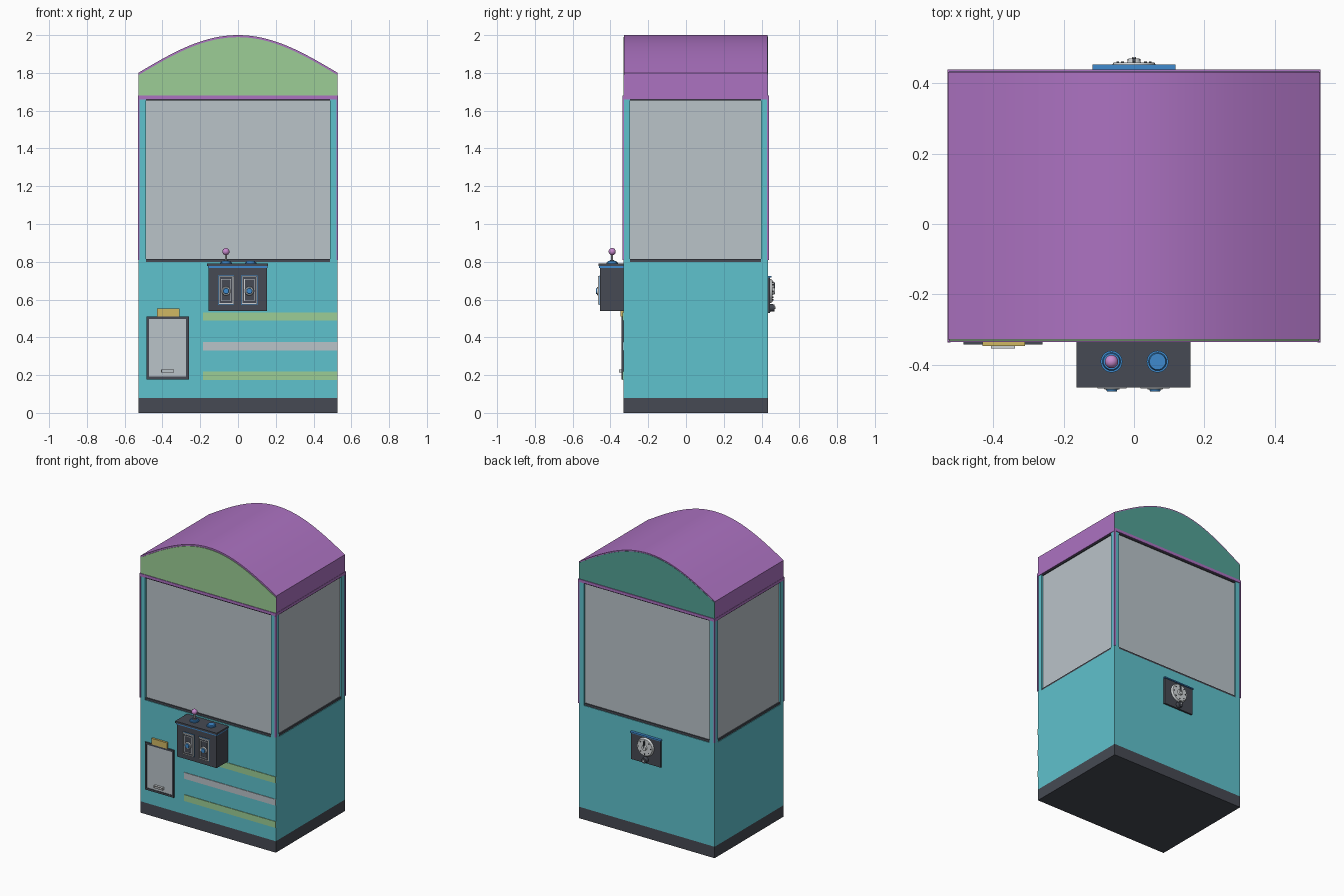
import bpy, bmesh, math
from mathutils import Matrix, Vector

if "Cube" in bpy.data.objects:
    bpy.data.objects.remove(bpy.data.objects["Cube"], do_unlink=True)


def material(name, r, g, b):
    col = [(c / 255 / 12.92 if c < 11 else ((c / 255 + 0.055) / 1.055) ** 2.4) for c in (r, g, b)] + [1]
    m = bpy.data.materials.new(name)
    m.use_nodes = True
    m.diffuse_color = col
    m.node_tree.nodes["Principled BSDF"].inputs["Base Color"].default_value = col
    return m


CYAN = material("cyan", 95, 194, 205)
PURPLE = material("purple", 172, 114, 193)
GREEN = material("light green", 156, 206, 150)
TEAL = material("teal", 83, 162, 150)
GLASS = material("grey glass", 186, 195, 201)
DARK = material("charcoal", 70, 74, 83)
SILVER = material("silver", 208, 212, 214)
BLUE = material("blue", 62, 138, 205)
YELLOW = material("yellow", 208, 184, 100)
PINK = material("pink", 200, 138, 206)


def finish(name, bm, mat, smooth=False):
    bmesh.ops.recalc_face_normals(bm, faces=bm.faces)
    me = bpy.data.meshes.new(name)
    bm.to_mesh(me)
    bm.free()
    me.materials.append(mat)
    ob = bpy.data.objects.new(name, me)
    bpy.context.collection.objects.link(ob)
    if smooth:
        bpy.ops.object.select_all(action="DESELECT")
        ob.select_set(True)
        bpy.context.view_layer.objects.active = ob
        bpy.ops.object.shade_smooth_by_angle(angle=math.radians(35))
    return ob


def box(name, mat, x, y, z):
    """Box from three (low, high) ranges."""
    bm = bmesh.new()
    bmesh.ops.create_cube(bm, size=1)
    for v in bm.verts:
        v.co = Vector([(r[0] + r[1]) / 2 + c * (r[1] - r[0]) for r, c in zip((x, y, z), v.co)])
    return finish(name, bm, mat)


def disc(name, mat, pos, radius, depth, axis="Z", top=None, sides=24):
    """Cylinder centred on pos; top is the far radius."""
    bm = bmesh.new()
    bmesh.ops.create_cone(bm, cap_ends=True, segments=sides, radius1=radius,
                          radius2=radius if top is None else top, depth=depth)
    turn = {"Z": Matrix(), "-Y": Matrix.Rotation(math.pi / 2, 4, "X"),
            "Y": Matrix.Rotation(-math.pi / 2, 4, "X")}[axis]
    bm.transform(Matrix.Translation(pos) @ turn)
    return finish(name, bm, mat, True)


def frame(name, mat, x, z, y, w):
    """Rectangular border of width w in the xz plane."""
    box(name + "_left", mat, (x[0], x[0] + w), y, z)
    box(name + "_right", mat, (x[1] - w, x[1]), y, z)
    box(name + "_bottom", mat, (x[0] + w, x[1] - w), y, (z[0], z[0] + w))
    box(name + "_top", mat, (x[0] + w, x[1] - w), y, (z[1] - w, z[1]))


def arch(name, mat, half, y, base, drop=0):
    """Extruded arched panel with a cosine top."""
    n = 32
    pts = [(-half, base), (half, base)]
    for i in range(n + 1):
        u = 1 - 2 * i / n
        pts.append((u * half, 1.8 - drop + 0.2 * math.cos(u * math.pi / 2)))
    bm = bmesh.new()
    f = bm.faces.new([bm.verts.new((px, y[0], pz)) for px, pz in pts])
    out = bmesh.ops.extrude_face_region(bm, geom=[f])
    verts = [g for g in out["geom"] if isinstance(g, bmesh.types.BMVert)]
    bmesh.ops.translate(bm, verts=verts, vec=(0, y[1] - y[0], 0))
    return finish(name, bm, mat, True)


W, F, B = 0.526, -0.332, 0.434   # half width, front and back of cabinet

# Cabinet
box("plinth", DARK, (-W, W), (F, B), (0, 0.08))
box("cabinet", CYAN, (-W, W), (F, B), (0.08, 0.8))

# Glass case with dark sills, corner posts and corner beads
box("glass_case", GLASS, (-W + 0.012, W - 0.012), (F + 0.012, B - 0.012), (0.8, 1.66))
box("lower_sill", DARK, (-W + 0.004, W - 0.004), (F + 0.004, B - 0.004), (0.8, 0.815))
box("upper_sill", DARK, (-W + 0.004, W - 0.004), (F + 0.004, B - 0.004), (1.653, 1.662))
for sx, side in ((-1, "right"), (1, "left")):
    for y, sy, end in ((F, 1, "front"), (B, -1, "back")):
        xs = sorted((sx * W, sx * (W - 0.038)))
        ys = sorted((y, y + sy * 0.036))
        box(f"post_{end}_{side}", CYAN, xs, ys, (0.8, 1.66))
        xs = sorted((sx * (W + 0.004), sx * (W - 0.005)))
        ys = sorted((y - sy * 0.005, y + sy * 0.005))
        box(f"corner_bead_{end}_{side}", PURPLE, xs, ys, (0.81, 1.66))

# Roof
box("roof_band", PURPLE, (-W - 0.004, W + 0.004), (F - 0.004, B + 0.005), (1.66, 1.68))
arch("roof", PURPLE, W + 0.002, (F + 0.004, B - 0.002), 1.68)
arch("front_gable", GREEN, W, (F, F + 0.006), 1.68, 0.011)
arch("back_gable", TEAL, W, (B - 0.004, B), 1.68, 0.008)

# Front stripes
for name, mat, z in (("upper", GREEN, 0.51), ("middle", GLASS, 0.353), ("lower", GREEN, 0.197)):
    box(name + "_stripe", mat, (-0.185, W), (F - 0.004, F), (z - 0.022, z + 0.022))

# Prize hatch
box("hatch_panel", GLASS, (-0.47, -0.275), (F - 0.006, F), (0.19, 0.5))
frame("hatch_frame", DARK, (-0.484, -0.26), (0.178, 0.51), (F - 0.01, F), 0.014)
box("hatch_tab", YELLOW, (-0.43, -0.31), (F - 0.014, F), (0.51, 0.552))
frame("hatch_handle", SILVER, (-0.407, -0.338), (0.213, 0.23), (F - 0.022, F - 0.006), 0.004)

# Control box
box("control_box", DARK, (-0.155, 0.153), (-0.455, F), (0.54, 0.768))
box("control_trim", BLUE, (-0.158, 0.156), (-0.46, F), (0.768, 0.777))
box("control_top", DARK, (-0.163, 0.16), (-0.464, F), (0.777, 0.79))

# Joystick and button
JX, JY = -0.064, -0.391
for name, x in (("joystick", JX), ("button", 0.067)):
    disc(name + "_ring", BLUE, (x, JY, 0.793), 0.031, 0.006)
    disc(name + "_base", BLUE, (x, JY, 0.799), 0.026, 0.008, top=0.023)
disc("joystick_collar", DARK, (JX, JY, 0.806), 0.016, 0.008, top=0.009)
disc("joystick_shaft", SILVER, (JX, JY, 0.825), 0.005, 0.04, sides=12)
bm = bmesh.new()
bmesh.ops.create_uvsphere(bm, u_segments=20, v_segments=12, radius=0.019)
bm.transform(Matrix.Translation((JX, JY, 0.854)))
finish("joystick_ball", bm, PINK, True)

# Coin doors
for x, side in ((-0.063, "right"), (0.06, "left")):
    box(f"coin_back_{side}", BLUE, (x - 0.043, x + 0.043), (-0.459, -0.455), (0.572, 0.728))
    box(f"coin_panel_{side}", DARK, (x - 0.04, x + 0.04), (-0.463, -0.459), (0.576, 0.724))
    frame(f"coin_frame_{side}", SILVER, (x - 0.041, x + 0.041), (0.575, 0.725), (-0.467, -0.459), 0.006)
    frame(f"coin_slot_{side}", SILVER, (x - 0.027, x + 0.027), (0.592, 0.708), (-0.466, -0.463), 0.003)
    disc(f"coin_ring_{side}", SILVER, (x, -0.467, 0.645), 0.024, 0.008, "-Y", 0.021)
    disc(f"coin_button_{side}", BLUE, (x, -0.472, 0.645), 0.017, 0.008, "-Y", 0.014)

# Rear meter
box("meter_plate", DARK, (-0.115, 0.115), (B, 0.446), (0.53, 0.716))
box("meter_trim", BLUE, (-0.118, 0.118), (B, 0.453), (0.716, 0.724))
disc("meter_dial", SILVER, (0, 0.452, 0.645), 0.065, 0.014, "Y", 0.058, 32)
disc("meter_hub", SILVER, (0, 0.464, 0.645), 0.02, 0.012, "Y", 0.016)
box("meter_needle", DARK, (-0.004, 0.004), (0.462, 0.472), (0.645, 0.69))
for i in range(8):
    a = i * math.pi / 4
    x, z = 0.046 * math.sin(a), 0.645 + 0.046 * math.cos(a)
    disc(f"meter_mark_{i}", DARK, (x, 0.46, z), 0.004, 0.004, "Y", sides=8)
disc("meter_lock", DARK, (0, 0.457, 0.556), 0.021, 0.024, "Y", 0.018)
disc("meter_lock_pin", SILVER, (0, 0.472, 0.556), 0.006, 0.006, "Y", sides=12)
